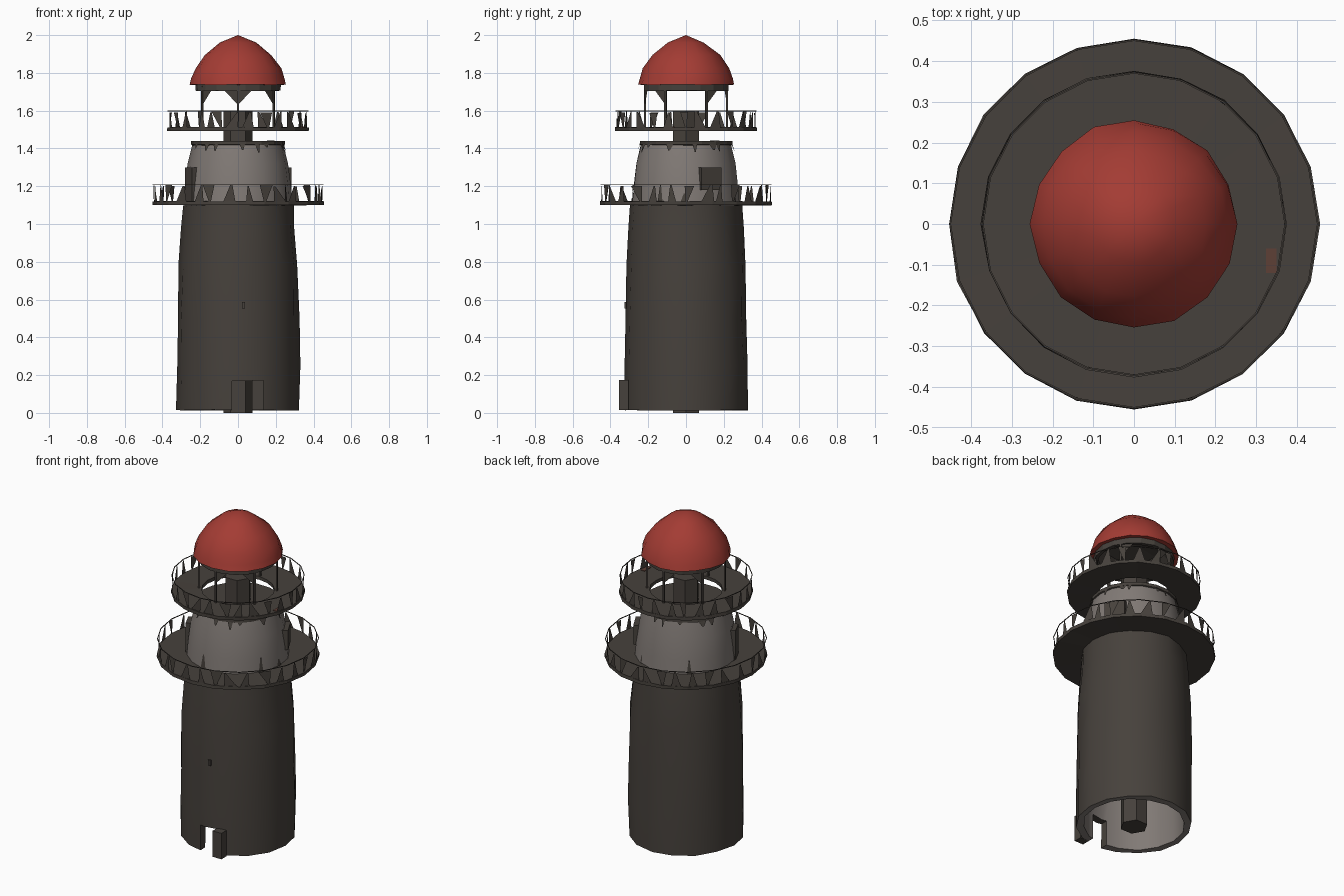
import bpy, bmesh, random
from math import sin, cos, pi, radians
from mathutils import Matrix, Vector

random.seed(4)
if "Cube" in bpy.data.objects:
    bpy.data.objects.remove(bpy.data.objects["Cube"], do_unlink=True)


def material(name, rgb):
    m = bpy.data.materials.new(name)
    m.use_nodes = True
    m.diffuse_color = (*rgb, 1)
    m.node_tree.nodes["Principled BSDF"].inputs["Base Color"].default_value = (*rgb, 1)
    return m


STONE = material("dark stone", (0.062, 0.053, 0.045))
PLASTER = material("grey plaster", (0.22, 0.195, 0.18))
RED = material("roof red", (0.37, 0.045, 0.034))
RUST = material("rust", (0.11, 0.05, 0.037))


def finish(name, bm, mats, angle=None):
    me = bpy.data.meshes.new(name)
    bm.to_mesh(me)
    bm.free()
    ob = bpy.data.objects.new(name, me)
    bpy.context.collection.objects.link(ob)
    for m in mats:
        me.materials.append(m)
    if angle:
        bpy.ops.object.select_all(action="DESELECT")
        ob.select_set(True)
        bpy.context.view_layer.objects.active = ob
        bpy.ops.object.shade_smooth_by_angle(angle=radians(angle))
    return ob


def lathe(name, profile, sides, mats, jitter=0.0, angle=None, closed=False, inner_from=None):
    """Turn (radius, height) points about z; segments from inner_from on get the second material."""
    bm = bmesh.new()
    rings = []
    for r, z in profile:
        if r == 0:
            rings.append([bm.verts.new((0, 0, z))] * sides)
            continue
        ring = []
        for i in range(sides):
            a = 2 * pi * i / sides
            rr = r + random.uniform(-jitter, jitter)
            ring.append(bm.verts.new((rr * cos(a), rr * sin(a), z + random.uniform(-jitter, jitter) * 0.5)))
        rings.append(ring)
    for k in range(len(rings) if closed else len(rings) - 1):
        lo, hi = rings[k], rings[(k + 1) % len(rings)]
        for i in range(sides):
            j = (i + 1) % sides
            corners = list(dict.fromkeys((lo[i], lo[j], hi[j], hi[i])))
            f = bm.faces.new(corners)
            f.material_index = int(inner_from is not None and k >= inner_from)
    bmesh.ops.recalc_face_normals(bm, faces=bm.faces)
    return finish(name, bm, mats, angle)


def box(name, centre, size, mat, turn=0.0):
    bm = bmesh.new()
    m = Matrix.Translation(Vector(centre)) @ Matrix.Rotation(turn, 4, "Z") @ Matrix.Diagonal((*size, 1))
    bmesh.ops.create_cube(bm, size=1, matrix=m)
    return finish(name, bm, [mat])


# Tower: hollow shell, open underneath, with a plastered inside
tower = lathe("tower_wall", [(0.325, 0.015), (0.326, 0.25), (0.322, 0.5), (0.318, 0.78), (0.302, 0.98),
                             (0.293, 1.1), (0.25, 1.1), (0.275, 0.7), (0.285, 0.015)],
              16, [STONE, PLASTER], jitter=0.005, angle=35, closed=True, inner_from=5)

# Doorway cut through the front wall
cutter = box("doorway_cutter", (0.022, -0.33, 0.06), (0.105, 0.24, 0.22), STONE)
cutter.hide_render = True
mod = tower.modifiers.new("doorway", "BOOLEAN")
mod.operation = "DIFFERENCE"
mod.solver = "EXACT"
mod.object = cutter
bpy.ops.object.select_all(action="DESELECT")
bpy.context.view_layer.objects.active = tower
tower.select_set(True)
bpy.ops.object.modifier_apply(modifier="doorway")
bpy.data.objects.remove(cutter, do_unlink=True)
box("door_jamb", (0.105, -0.33, 0.095), (0.06, 0.05, 0.16), STONE)
box("front_slit", (0.03, -0.32, 0.57), (0.015, 0.012, 0.035), STONE)

# Central column through the whole height
lathe("central_column", [(0, 0), (0.078, 0), (0.078, 1.6), (0, 1.6)], 6, [STONE])

# Plastered watch room with a dark cap
lathe("watch_room", [(0.288, 1.11), (0.28, 1.2), (0.265, 1.32), (0.24, 1.425)], 18, [PLASTER],
      jitter=0.002, angle=40)
lathe("watch_room_cap", [(0.238, 1.415), (0.25, 1.42), (0.248, 1.44), (0, 1.44)], 18, [STONE], jitter=0.002)

# Window hoods around the watch room
for n, (deg, width, low, high) in enumerate([(28, 0.12, 1.18, 1.3), (205, 0.09, 1.12, 1.3)]):
    a = radians(deg)
    box(f"window_hood_{n + 1}", (0.265 * cos(a), 0.265 * sin(a), (low + high) / 2),
        (0.05, width, high - low), STONE, a)

# Ragged stains hanging from the cap and rising from the gallery
bm = bmesh.new()
for i in range(22):
    a = 2 * pi * i / 22 + random.uniform(-0.1, 0.1)
    w = random.uniform(0.04, 0.11)
    drop = random.uniform(0.015, 0.05)
    top, tip = (0.245, 1.425), (0.248 + drop * 0.25, 1.425 - drop)
    if i % 4 == 0:
        top, tip = (0.289, 1.12), (0.284, 1.12 + drop * 1.8)
        w *= 0.6
    pts = [(top[0], a - w, top[1]), (top[0], a + w, top[1]), (tip[0], a + w * 0.2, tip[1]),
           (tip[0], a - w * 0.2, tip[1])]
    bm.faces.new([bm.verts.new((r * cos(t), r * sin(t), z)) for r, t, z in pts])
finish("wall_stains", bm, [STONE])


def gallery(name, outer, inner, z, rail_z, panels):
    """Ring deck with broken triangular rail panels and a thin hand rail."""
    lathe(name + "_deck", [(inner, z), (outer, z), (outer, z + 0.02), (inner, z + 0.02)],
          20, [STONE], jitter=0.002, closed=True)
    r = outer - 0.006
    lathe(name + "_hand_rail", [(r, rail_z - 0.004), (r + 0.004, rail_z - 0.004), (r + 0.004, rail_z),
                                (r, rail_z)], 20, [STONE], closed=True)
    bm = bmesh.new()
    step = 2 * pi / panels
    for i in range(panels):
        a = i * step + random.uniform(-0.25, 0.25) * step
        w = step * random.uniform(0.2, 0.4)
        low, high = z + 0.015, rail_z - random.uniform(0, 0.012)
        wide, narrow = (low, high) if i % 3 else (high, low)
        tip = a + random.uniform(-1, 1) * w
        pts = [(a - w, wide), (a + w, wide), (tip + w * 0.15, narrow), (tip - w * 0.15, narrow)]
        bm.faces.new([bm.verts.new((r * cos(t), r * sin(t), h)) for t, h in pts])
    bmesh.ops.solidify(bm, geom=bm.faces[:], thickness=0.004)
    finish(name + "_rail_panels", bm, [STONE])


gallery("lower_gallery", 0.455, 0.27, 1.1, 1.21, 30)
gallery("upper_gallery", 0.375, 0.205, 1.492, 1.6, 26)
box("rust_patch", (0.337, -0.09, 1.513), (0.025, 0.06, 0.004), RUST)

# Lantern posts with ragged brackets under a ring
bm = bmesh.new()
for i in range(6):
    a = radians(30 + 60 * i)
    m = Matrix.Rotation(a, 4, "Z") @ Matrix.Translation((0.218, 0, 1.615))
    bmesh.ops.create_cube(bm, size=1, matrix=m @ Matrix.Diagonal((0.01, 0.012, 0.23, 1)))
    side = random.choice((-1, 1))
    pts = [(a, 1.71), (a + side * 0.35, 1.71), (a, 1.63)]
    bm.faces.new([bm.verts.new((0.217 * cos(t), 0.217 * sin(t), h)) for t, h in pts])
finish("lantern_posts", bm, [STONE])
lathe("lantern_ring", [(0.205, 1.705), (0.226, 1.705), (0.226, 1.742), (0.205, 1.742)], 18, [STONE],
      jitter=0.002, closed=True)

# Domed roof with a dark ceiling
lathe("dome_roof", [(0.22, 1.738), (0.254, 1.738), (0.245, 1.77), (0.226, 1.825), (0.178, 1.895),
                    (0.098, 1.96), (0, 2.0)], 16, [RED], jitter=0.004, angle=35)
lathe("dome_ceiling", [(0.222, 1.737), (0.16, 1.8), (0, 1.83)], 16, [STONE])
